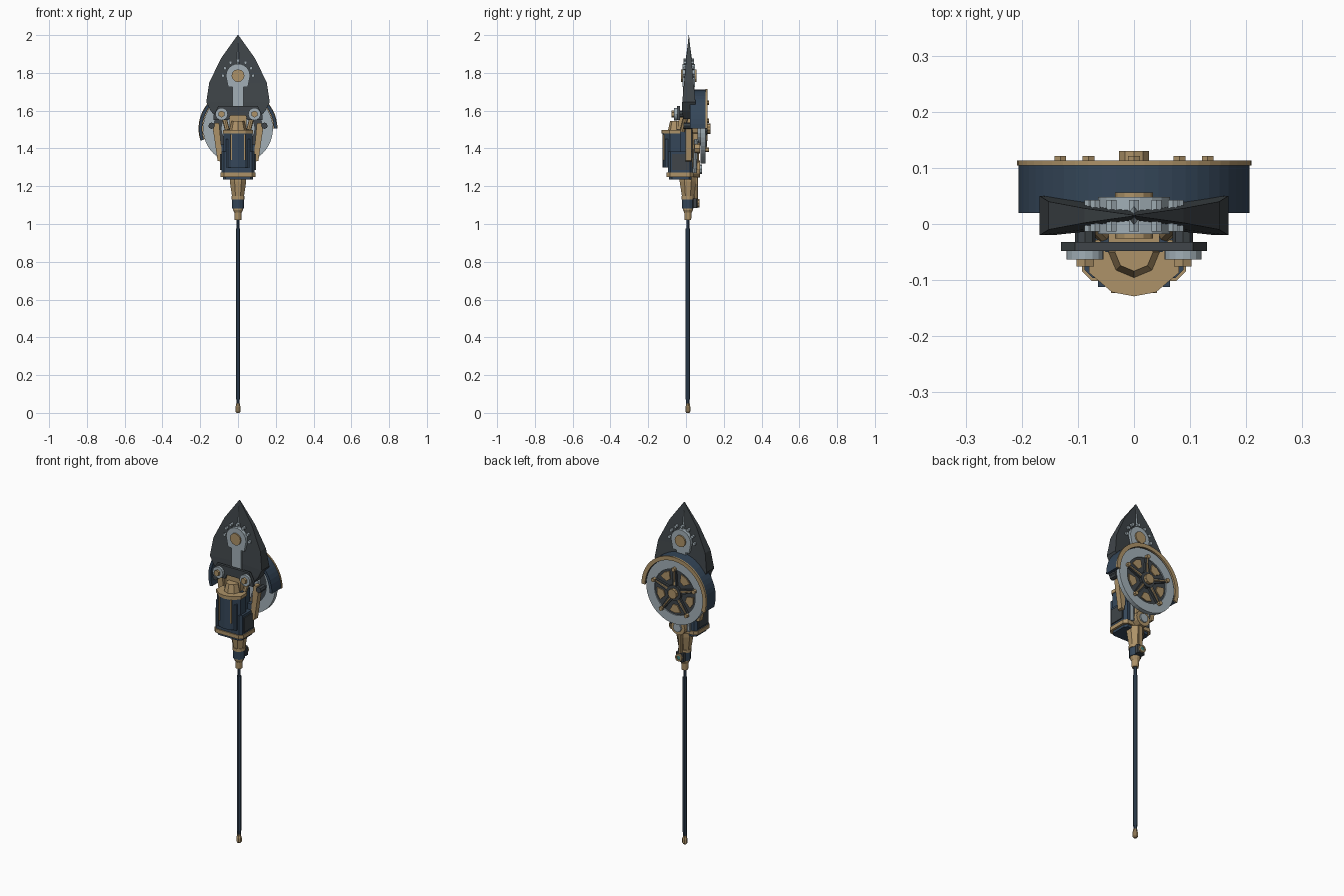
import bpy, bmesh
from math import sin, cos, pi, radians
from mathutils import Vector, Matrix

if "Cube" in bpy.data.objects:
    bpy.data.objects.remove(bpy.data.objects["Cube"])

def material(name, rgb):
    m = bpy.data.materials.new(name)
    m.diffuse_color = (*rgb, 1)
    m.use_nodes = True
    m.node_tree.nodes["Principled BSDF"].inputs["Base Color"].default_value = m.diffuse_color
    return m

NAVY = material("navy_paint", (0.035, 0.062, 0.10))
GOLD = material("brass", (0.42, 0.29, 0.14))
STEEL = material("light_steel", (0.36, 0.43, 0.47))
DARK = material("dark_steel", (0.05, 0.06, 0.067))
TEAL = material("teal_gem", (0.05, 0.22, 0.2))

def finish(name, bm, mat):
    bmesh.ops.recalc_face_normals(bm, faces=bm.faces)
    me = bpy.data.meshes.new(name)
    bm.to_mesh(me)
    bm.free()
    me.materials.append(mat)
    ob = bpy.data.objects.new(name, me)
    bpy.context.collection.objects.link(ob)
    return ob

def bar(name, p0, p1, r0, r1, mat, seg=12):
    """Round or faceted bar between two points."""
    p0, p1 = Vector(p0), Vector(p1)
    d = p1 - p0
    bm = bmesh.new()
    m = Matrix.Translation((p0 + p1) / 2) @ d.to_track_quat('Z', 'Y').to_matrix().to_4x4()
    bmesh.ops.create_cone(bm, cap_ends=True, segments=seg, radius1=r0, radius2=r1,
                          depth=d.length, matrix=m)
    return finish(name, bm, mat)

def disc(name, x, z, y0, y1, r, mat, seg=16):
    return bar(name, (x, y0, z), (x, y1, z), r, r, mat, seg)

def box(name, x0, x1, y0, y1, z0, z1, mat, bevel=0.0):
    bm = bmesh.new()
    m = Matrix.Translation(((x0+x1)/2, (y0+y1)/2, (z0+z1)/2)) @ Matrix.Diagonal((x1-x0, y1-y0, z1-z0, 1))
    bmesh.ops.create_cube(bm, size=1, matrix=m)
    if bevel:
        ed = [e for e in bm.edges if abs(e.verts[0].co.z - e.verts[1].co.z) > 1e-5]
        bmesh.ops.bevel(bm, geom=ed, offset=bevel, segments=1, affect='EDGES')
    return finish(name, bm, mat)

def prism(name, pts, y0, y1, mat):
    """XZ outline pushed along y."""
    bm = bmesh.new()
    f = bm.faces.new([bm.verts.new((x, y0, z)) for x, z in pts])
    g = bmesh.ops.extrude_face_region(bm, geom=[f])
    bmesh.ops.translate(bm, vec=(0, y1-y0, 0), verts=[v for v in g['geom'] if isinstance(v, bmesh.types.BMVert)])
    return finish(name, bm, mat)

def lathe(name, prof, mat, seg=12, y=0.01):
    """(radius, z) profile turned about the pole axis."""
    bm = bmesh.new()
    rings = [[bm.verts.new((r*cos(2*pi*(i+.5)/seg), y + r*sin(2*pi*(i+.5)/seg), z)) for i in range(seg)] for r, z in prof]
    for a, b in zip(rings, rings[1:]):
        for i in range(seg):
            j = (i+1) % seg
            bm.faces.new((a[i], a[j], b[j], b[i]))
    bm.faces.new(rings[0])
    bm.faces.new(rings[-1])
    return finish(name, bm, mat)

def ring(name, cz, ro, ri, y0, y1, mat, a0=0, a1=360, n=40):
    """Full or partial ring around the y axis."""
    full = a1 - a0 >= 360
    bm, secs = bmesh.new(), []
    for i in range(n if full else n+1):
        a = radians(a0 + (a1-a0)*i/n)
        secs.append([bm.verts.new((r*cos(a), y, cz + r*sin(a))) for r, y in ((ro, y0), (ro, y1), (ri, y1), (ri, y0))])
    for i in range(n):
        a, b = secs[i], secs[(i+1) % len(secs)]
        for k in range(4):
            l = (k+1) % 4
            bm.faces.new((a[k], a[l], b[l], b[k]))
    if not full:
        bm.faces.new(secs[0])
        bm.faces.new(secs[-1])
    return finish(name, bm, mat)

# Pole, pommel and collars
lathe("pommel", [(.009, 0), (.015, .008), (.015, .03), (.011, .04), (.011, .05)], GOLD, 8)
lathe("pole_lower_ferrule", [(.010, .045), (.010, .075)], NAVY, 8)
lathe("pole", [(.0125, .07), (.0125, .975)], NAVY, 8)
lathe("pole_upper_ferrule", [(.009, .97), (.009, 1.03)], NAVY, 8)
lathe("lower_collar", [(.018, 1.022), (.02, 1.06), (.028, 1.075), (.028, 1.085)], GOLD)
lathe("navy_collar", [(.032, 1.082), (.032, 1.135)], NAVY)
lathe("collar_trim", [(.036, 1.13), (.036, 1.147)], GOLD)
lathe("neck", [(.034, 1.145), (.047, 1.225), (.047, 1.25)], GOLD, 8)

# Valve behind the collar
box("valve_body", -.024, .024, .035, .062, 1.085, 1.135, DARK, .006)
ring("valve_ring", 1.11, .022, .013, .06, .071, GOLD, n=8)
disc("valve_gem", 0, 1.11, .058, .067, .013, TEAL, 8)
bar("valve_pipe", (0, .052, 1.12), (0, .052, 1.25), .011, .011, GOLD, 8)

# Motor housing
box("housing_foot", -.08, .08, -.09, .03, 1.235, 1.252, NAVY, .015)
box("housing_base_plate", -.093, .093, -.102, .04, 1.25, 1.272, GOLD, .018)
box("housing_block", -.088, .088, -.096, .034, 1.27, 1.385, NAVY, .014)
box("housing_back", -.06, .06, -.05, .034, 1.38, 1.5, NAVY, .01)
def barrel(name, grow, z0, z1, mat):
    half = [(.074, -.03), (.076, -.085), (.037, -.118), (0, -.125)]
    pts = [(s*x*grow, -.06 + (y+.06)*grow) for s, seq in ((1, half), (-1, half[-2::-1])) for x, y in seq]
    ob = prism(name, pts, z0, z1, mat)
    for v in ob.data.vertices:
        v.co = (v.co.x, v.co.z, v.co.y)
    ob.data.flip_normals()
barrel("motor_barrel", 1, 1.3, 1.485, NAVY)
barrel("motor_cap", 1.06, 1.478, 1.497, GOLD)
bar("cap_dome", (0, -.05, 1.495), (0, -.05, 1.545), .046, .034, GOLD, 8)
for s in (-1, 1):
    box("barrel_strip", s*.037-.004, s*.037+.004, -.123, -.1, 1.34, 1.475, GOLD)
    box("housing_side_panel", s*.088-.006, s*.088+.006, -.075, .015, 1.285, 1.37, DARK)
    box("barrel_rib", s*.058-.006, s*.058+.006, -.112, -.06, 1.3, 1.45, NAVY)

# Blade: two grooved halves that thicken toward the base
for s in (-1, 1):
    bm, rows = bmesh.new(), []
    for x, z, t in ((.002, 2, .001), (.088, 1.88, .013), (.152, 1.75, .025), (.168, 1.645, .035), (.145, 1.6, .035), (.11, 1.555, .03)):
        rows.append([bm.verts.new((s*a, .015 + b, z)) for a, b in ((0, -t*.55), (x, -t), (x, t), (0, t*.55))])
    for a, b in zip(rows, rows[1:]):
        for k in range(4):
            l = (k+1) % 4
            bm.faces.new((a[k], a[l], b[l], b[k]))
    bm.faces.new(rows[0])
    bm.faces.new(rows[-1])
    finish("blade_half", bm, DARK)

# Steel spine, emblem and studs on both faces of the blade
bm = bmesh.new()
tip = bm.verts.new((0, .015, 1.99))
base = [bm.verts.new((x, y, 1.83)) for x, y in ((-.016, .015), (0, -.008), (.016, .015), (0, .038))]
for i in range(4):
    bm.faces.new((tip, base[i], base[(i+1) % 4]))
bm.faces.new(base)
finish("blade_tip_rib", bm, STEEL)
box("spine_tang", -.03, .03, -.016, .046, 1.49, 1.74, STEEL)
prism("emblem_plate", [(-.052, 1.725), (.052, 1.725)] +
      [(.064*cos(radians(a)), 1.785 + .064*sin(radians(a))) for a in range(0, 181, 20)], -.018, .048, STEEL)
disc("emblem_boss", 0, 1.785, -.026, .056, .034, GOLD, 12)
for a in range(0, 181, 30):
    c, d = cos(radians(a)), sin(radians(a))
    disc("emblem_stud", .08*c, 1.785 + .08*d, -.013, .043, .01, STEEL, 6)

# Front bracket with two bolts
prism("bracket", [(-.13, 1.55), (-.05, 1.55), (-.04, 1.575), (.04, 1.575), (.05, 1.55), (.13, 1.55),
                  (.13, 1.575), (.105, 1.625), (-.105, 1.625), (-.13, 1.575)], -.048, -.032, DARK)
box("bracket_block", -.045, .045, -.04, .02, 1.5, 1.6, GOLD)
for s in (-1, 1):
    disc("bracket_washer", s*.087, 1.582, -.063, -.045, .033, STEEL)
    disc("bracket_bolt", s*.087, 1.582, -.076, -.06, .018, GOLD, 6)
    disc("bracket_pin", s*.087, 1.582, -.035, .05, .018, DARK, 8)
    # Side arms carrying the blade
    prism("side_arm", [(s*.09, 1.33), (s*.108, 1.335), (s*.132, 1.5), (s*.122, 1.535), (s*.1, 1.535), (s*.086, 1.38)], -.002, .03, GOLD)
    disc("side_arm_bolt", s*.14, 1.52, -.012, .035, .017, DARK, 8)
    box("side_arm_link", s*.075-.02, s*.075+.02, 0, .028, 1.36, 1.42, NAVY)
    bar("side_pipe", (s*.055, -.02, 1.49), (s*.075, .0, 1.57), .013, .013, GOLD, 8)

# Rear wheel: steel rim, dark web, brass spokes and hub
CZ = 1.505
ring("wheel_rim", CZ, .185, .132, .078, .103, STEEL, n=48)
disc("wheel_web", 0, CZ, .082, .096, .136, DARK, 40)
disc("wheel_front_plate", 0, CZ, .06, .084, .09, STEEL, 24)
disc("axle", 0, CZ, 0, .09, .035, GOLD, 12)
for i in range(5):
    a = radians(90 + 72*i)
    u, v = Vector((cos(a), 0, sin(a))), Vector((-sin(a), 0, cos(a)))
    c = Vector((0, 0, CZ))
    spoke = [c + u*r + v*w for r, w in ((.03, -.016), (.13, -.009), (.13, .009), (.03, .016))]
    prism("wheel_spoke", [(p.x, p.z) for p in spoke], .094, .108, DARK)
    p = c + u*.138
    disc("spoke_bolt", p.x, p.z, .095, .121, .012, GOLD, 6)
    bar("spoke_rib", c + u*.045 + Vector((0, .108, 0)), c + u*.125 + Vector((0, .108, 0)), .006, .004, GOLD, 6)
    b = a + radians(36)
    q = [(r*cos(b+w), CZ + r*sin(b+w)) for r, w in ((.075, -.2), (.118, -.3), (.122, 0), (.118, .3), (.075, .2))]
    prism("web_insert", q, .09, .102, GOLD)
disc("hub_plate", 0, CZ, .094, .113, .045, DARK, 10)
disc("hub_cap", 0, CZ, .1, .13, .028, GOLD, 10)

# Wheel guard with brass lip
ring("wheel_guard", CZ, .206, .19, .02, .106, NAVY, 0, 198, 28)
ring("guard_lip", CZ, .209, .186, .104, .113, GOLD, 0, 198, 28)
box("guard_mount", -.05, .05, .02, .06, 1.62, 1.7, NAVY)

# Rear drive between neck and wheel
disc("drive_drum", 0, 1.29, .02, .075, .045, GOLD, 12)
disc("drive_drum_cap", 0, 1.29, .07, .084, .026, STEEL, 8)
box("drive_column", -.03, .03, .03, .07, 1.3, 1.48, GOLD, .008)
for s in (-1, 1):
    bar("drive_rod", (s*.05, .045, 1.27), (s*.06, .055, 1.45), .011, .011, STEEL, 8)
    disc("drive_gear", s*.055, 1.4, .045, .075, .028, GOLD, 8)
